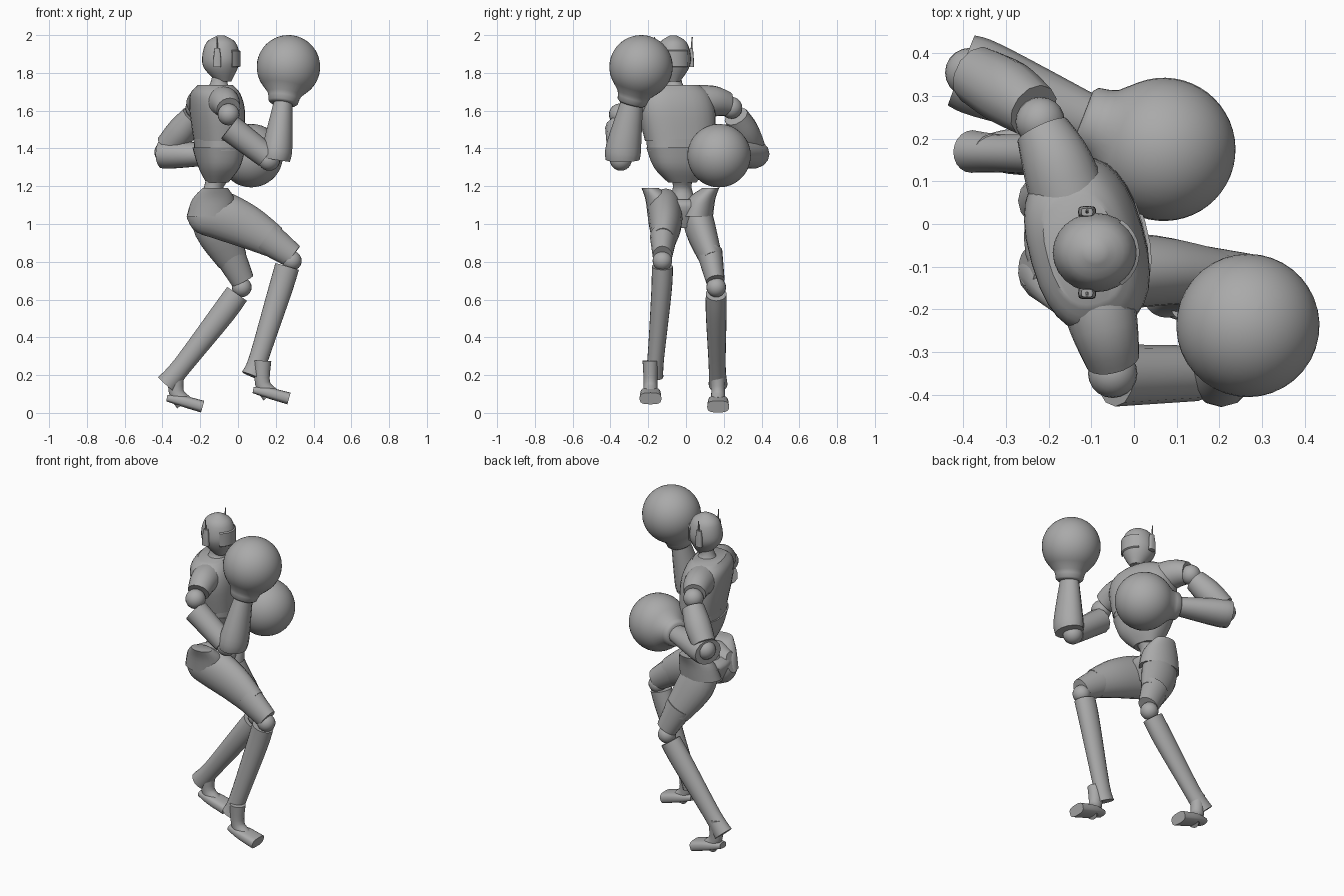
import bpy, bmesh, math
from mathutils import Vector

if "Cube" in bpy.data.objects:
    bpy.data.objects.remove(bpy.data.objects["Cube"])

grey = bpy.data.materials.new("plain_grey")
grey.use_nodes = True
colour = (0.4, 0.4, 0.4, 1)
grey.diffuse_color = colour
grey.node_tree.nodes["Principled BSDF"].inputs["Base Color"].default_value = colour

# All part sizes below are in hundredths of a unit
UNIT = 0.01
ALONG_Y, UPWARD, ACROSS_TORSO = Vector((0, 1, 0)), Vector((0, 0, 1)), Vector((-0.27, 0.96, 0))


def finish(name, bm):
    bmesh.ops.scale(bm, verts=bm.verts, vec=(UNIT, UNIT, UNIT))
    bmesh.ops.recalc_face_normals(bm, faces=bm.faces)
    mesh = bpy.data.meshes.new(name)
    bm.to_mesh(mesh)
    bm.free()
    mesh.materials.append(grey)
    obj = bpy.data.objects.new(name, mesh)
    bpy.context.collection.objects.link(obj)
    bpy.ops.object.select_all(action="DESELECT")
    obj.select_set(True)
    bpy.context.view_layer.objects.active = obj
    bpy.ops.object.shade_smooth_by_angle(angle=math.radians(40))


def skin(bm, rings):
    """Join equal closed rings of vertices and cap both ends."""
    for lower, upper in zip(rings, rings[1:]):
        for k in range(len(lower)):
            bm.faces.new((lower[k - 1], lower[k], upper[k], upper[k - 1]))
    bm.faces.new(rings[0])
    bm.faces.new(rings[-1])


def loft(name, rings, flat=1.0, side=ALONG_Y, segs=20, power=2.0, level=False):
    """Oval rings (x, y, z, radius); flat scales the depth square to side."""
    bm = bmesh.new()
    centres = [Vector(ring[:3]) for ring in rings]
    loops = []
    for i, centre in enumerate(centres):
        axis = (centres[min(i + 1, len(rings) - 1)] - centres[max(i - 1, 0)]).normalized()
        if level:
            axis = UPWARD
        u = (side - axis * side.dot(axis)).normalized()
        v = u.cross(axis) * flat
        loop = []
        for k in range(segs):
            angle = math.tau * k / segs
            c, s = [math.copysign(abs(f(angle)) ** (2 / power), f(angle))
                    for f in (math.cos, math.sin)]
            loop.append(bm.verts.new(centre + (u * c + v * s) * rings[i][3]))
        loops.append(loop)
    skin(bm, loops)
    finish(name, bm)


def tube(name, *knots, steps=4, **shape):
    """Loft along a smooth curve through the knots, blending their radii."""
    knots = [Vector(knot) for knot in knots]
    rings = []
    for i in range(len(knots) - 1):
        b, c = knots[i], knots[i + 1]
        a, d = knots[max(i - 1, 0)], knots[min(i + 2, len(knots) - 1)]
        for k in range(steps):
            t = k / steps
            rings.append(b + (c - a) * (t / 2) + (a * 2 - b * 5 + c * 4 - d) * (t * t / 2)
                         + (b * 3 - a - c * 3 + d) * (t ** 3 / 2))
    rings.append(knots[-1])
    loft(name, rings, **shape)


def ball(name, centre, radius):
    bm = bmesh.new()
    bmesh.ops.create_uvsphere(bm, u_segments=20, v_segments=12, radius=radius)
    bmesh.ops.translate(bm, verts=bm.verts, vec=centre)
    finish(name, bm)


def glove(name, centre, wrist, radius=16.8):
    """Round glove with a short flared cuff pointing at the wrist."""
    centre = Vector(centre)
    axis = (centre - Vector(wrist)).normalized()
    profile = [(-20.5, 6.6), (-19.5, 7.8), (-17, 8.3), (-15, 9)]
    for i in range(19):
        angle = math.radians(-42 + 131 * i / 18)
        profile.append((radius * math.sin(angle), radius * math.cos(angle)))
    loft(name, [(*(centre + axis * t), r) for t, r in profile], segs=36)


# Torso, twisted slightly on the hips
torso = dict(side=ACROSS_TORSO, segs=28, power=2.5, level=True)
tube("chest", (-12, -6, 173.5, 13), (-12, -6, 169, 18.5), (-11, -5, 160, 20.5),
     (-10, -3, 144, 18.8), flat=0.65, **torso)
tube("midriff_band", (-10, -3, 145, 18), (-10, -3, 139, 17.6), flat=0.69, **torso)
tube("abdomen", (-10, -3, 140.5, 18), (-10, -3, 130, 14), (-11, -2, 122, 7.5), flat=0.73, **torso)
tube("waist", (-11, -2, 125, 6), (-13, -2, 119, 5), (-14, -2, 110, 8))
tube("neck", (-10, -6.5, 171, 7), (-10, -6.5, 175, 4.4), (-9, -6.5, 181, 4.2))

# Head and wrapped visor
HEAD_X, HEAD_Y = -9, -6.7
tube("head", (-7.5, HEAD_Y, 175.5, 3.6), (HEAD_X, HEAD_Y, 182, 8), (HEAD_X, HEAD_Y, 188, 9.3),
     (HEAD_X, HEAD_Y, 196, 7.2), (HEAD_X, HEAD_Y, 199.8, 1.8), flat=1.08, segs=24, level=True)
bm = bmesh.new()
columns = []
for i in range(13):
    angle = math.radians(-54 + 9 * i)
    columns.append([bm.verts.new((HEAD_X + r * math.cos(angle),
                                  HEAD_Y + (r - 0.8) * math.sin(angle), z))
                    for r, z in ((9.5, 183), (10.3, 183.5), (10.3, 191.5), (9.5, 192))])
skin(bm, columns)
finish("visor", bm)

# Ear pieces with thin antennas
for side, s in (("left", 1), ("right", -1)):
    y = HEAD_Y + s * 9.5
    tube(side + "_ear_piece", (-11, y, 183, 1.4), (-11, y, 188, 1.3), (-11, y, 193, 0.9),
         flat=1.5, power=4, segs=16)
    tube(side + "_antenna", (-11, y, 191, 0.5), (-11, y + s / 2, 199, 0.3), segs=6)


def arm(side, sleeve, shoulder, upper, elbow, forearm, fist):
    tube(side + "_sleeve", *sleeve, side=UPWARD)
    ball(side + "_shoulder_joint", shoulder, 5.8)
    tube(side + "_upper_arm", *upper, segs=12)
    ball(side + "_elbow_joint", elbow, 5.8)
    tube(side + "_forearm", *forearm, flat=0.86, segs=14)
    glove(side + "_glove", fist, forearm[-1][:3])


# Guarding right arm and punching left arm
arm("right", sleeve=[(-10, -12, 163.5, 9.3), (-7, -24, 164.5, 8), (-5, -32, 161, 6.4)],
    shoulder=(-5, -35, 158), upper=[(-4.5, -35.5, 151, 7.3), (15, -35, 136, 6.5)],
    elbow=(16.5, -34.5, 134),
    forearm=[(20, -33.5, 134, 9), (21, -33, 141, 9.3), (24, -28.5, 165, 5.8)],
    fist=(26.7, -23.8, 183.2))
arm("left", sleeve=[(-14, 2, 164, 9.3), (-18, 14, 165, 8.3), (-21.5, 22, 163.5, 6.4)],
    shoulder=(-22, 24, 161.5), upper=[(-23.5, 26.5, 157, 6.6), (-30, 31, 149, 7.8), (-37, 35, 141, 7)],
    elbow=(-38.5, 35.5, 138),
    forearm=[(-40.5, 36, 137, 8.8), (-34, 33.5, 137, 9), (-11, 24.6, 136.5, 6)],
    fist=(7, 17.5, 136.2))

# Pelvis with flared hip crests
tube("pelvis", (-13, -3, 113, 11), (-14, -3, 109, 16), (-14, -3, 98, 10),
     flat=0.74, segs=24, level=True)
for side, s in (("left", 1), ("right", -1)):
    tube(side + "_hip_crest", (-12, -3 + s * 16, 119, 4.5), (-13, -3 + s * 11, 113, 7.5),
         (-14, -3 + s * 8.5, 104, 8.8), flat=1.5, level=True)


def leg(side, thigh, cuff, knee, shin, toe):
    tube(side + "_thigh", *thigh, flat=1.38)
    tube(side + "_knee_cuff", *cuff, flat=1.25)
    ball(side + "_knee_joint", knee, 5.2)
    tube(side + "_shin", *shin, flat=1.16)
    # Ankle and foot are placed from the sole under the toe
    x, y, z = toe
    tube(side + "_ankle", (x - 14, y, z + 23, 4.2), (x - 14, y, z + 11, 3.6), (x - 10, y, z + 5, 4.2),
         flat=1.1)
    tube(side + "_foot", (x - 19, y, z + 7.5, 3), (x - 11, y, z + 6, 5.2), (x, y, z + 3, 5.8),
         flat=0.55, power=3)


# Right leg leads, left leg trails
leg("right", thigh=[(-25, -10, 109, 4.5), (-19, -10.5, 107, 8.5), (-10, -11, 105, 9.3),
                    (5, -11, 98.5, 8.3), (19, -12, 90.5, 6.2)],
    cuff=[(15, -12, 93, 7.1), (29, -12.5, 83, 5.2)], knee=(28.5, -12.5, 80.5),
    shin=[(26, -12.5, 77.5, 5.6), (22, -13, 64, 5.4), (11, -16, 29, 4.4), (7.5, -17, 19.5, 5)],
    toe=(27, -18.8, 4.6))
leg("left", thigh=[(-16, 5, 112, 7), (-12, 7.5, 98, 8.2), (-3, 13.5, 81, 6)],
    cuff=[(-5, 12.5, 85, 6.8), (2.5, 15.5, 70, 5)], knee=(2, 16, 66.5),
    shin=[(-0.5, 16, 63, 5.5), (-8.5, 16, 52, 5.5), (-29.5, 16.5, 25, 4.5), (-38, 17, 15, 5)],
    toe=(-18.7, 17, 0.3))
